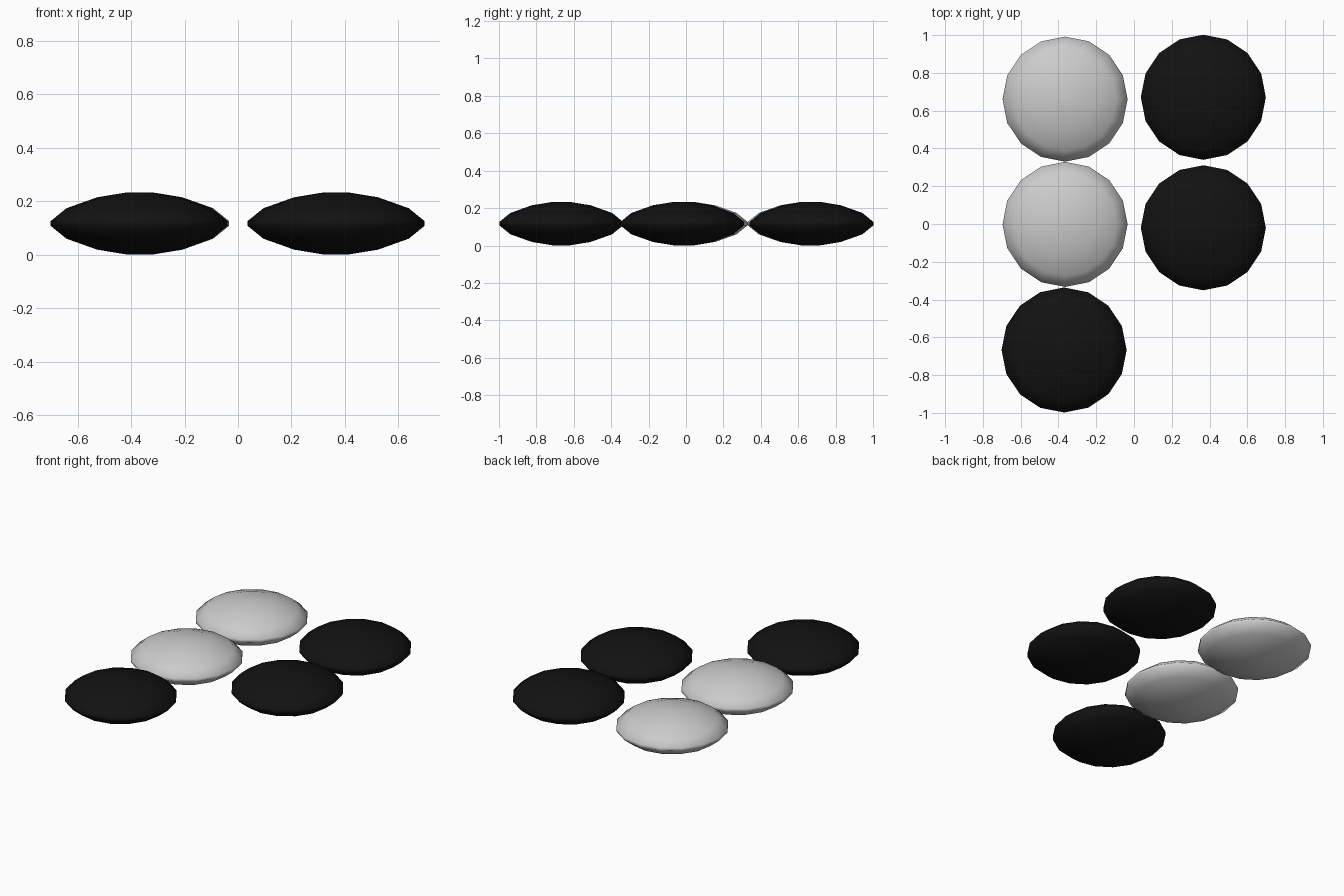
import bpy
import math

if "Cube" in bpy.data.objects:
    bpy.data.objects.remove(bpy.data.objects["Cube"])

SIDES = 16
# upper half of the lens profile: radius, height above the mid plane
HALF = [(0.331, 0.009), (0.272, 0.057), (0.157, 0.098), (0.047, 0.116)]
PROFILE = [(r, -z) for r, z in reversed(HALF)] + HALF
MID_Z = 0.117

black = bpy.data.materials.new("black")
black.diffuse_color = (0.006, 0.006, 0.006, 1)
black.use_nodes = True
black.node_tree.nodes["Principled BSDF"].inputs["Base Color"].default_value = black.diffuse_color


def stone(name, x, y, mat=None):
    verts = [(r * math.cos(2 * math.pi * i / SIDES),
              r * math.sin(2 * math.pi * i / SIDES), z)
             for r, z in PROFILE for i in range(SIDES)]
    faces = []
    for k in range(len(PROFILE) - 1):
        a, b = k * SIDES, (k + 1) * SIDES
        for i in range(SIDES):
            j = (i + 1) % SIDES
            faces.append((a + i, a + j, b + j, b + i))
    # small flat caps
    faces.append(tuple(reversed(range(SIDES))))
    faces.append(tuple(range(len(verts) - SIDES, len(verts))))
    mesh = bpy.data.meshes.new(name)
    mesh.from_pydata(verts, [], faces)
    mesh.polygons.foreach_set("use_smooth", [True] * len(mesh.polygons))
    if mat:
        mesh.materials.append(mat)
    ob = bpy.data.objects.new(name, mesh)
    ob.location = (x, y, MID_Z)
    bpy.context.collection.objects.link(ob)


# pale stones
for i, y in enumerate((0.661, -0.002)):
    stone(f"white_stone_{i + 1}", -0.365, y)

# dark stones
for i, (x, y) in enumerate([(-0.37, -0.667), (0.367, 0.671), (0.367, -0.02)]):
    stone(f"black_stone_{i + 1}", x, y, black)
